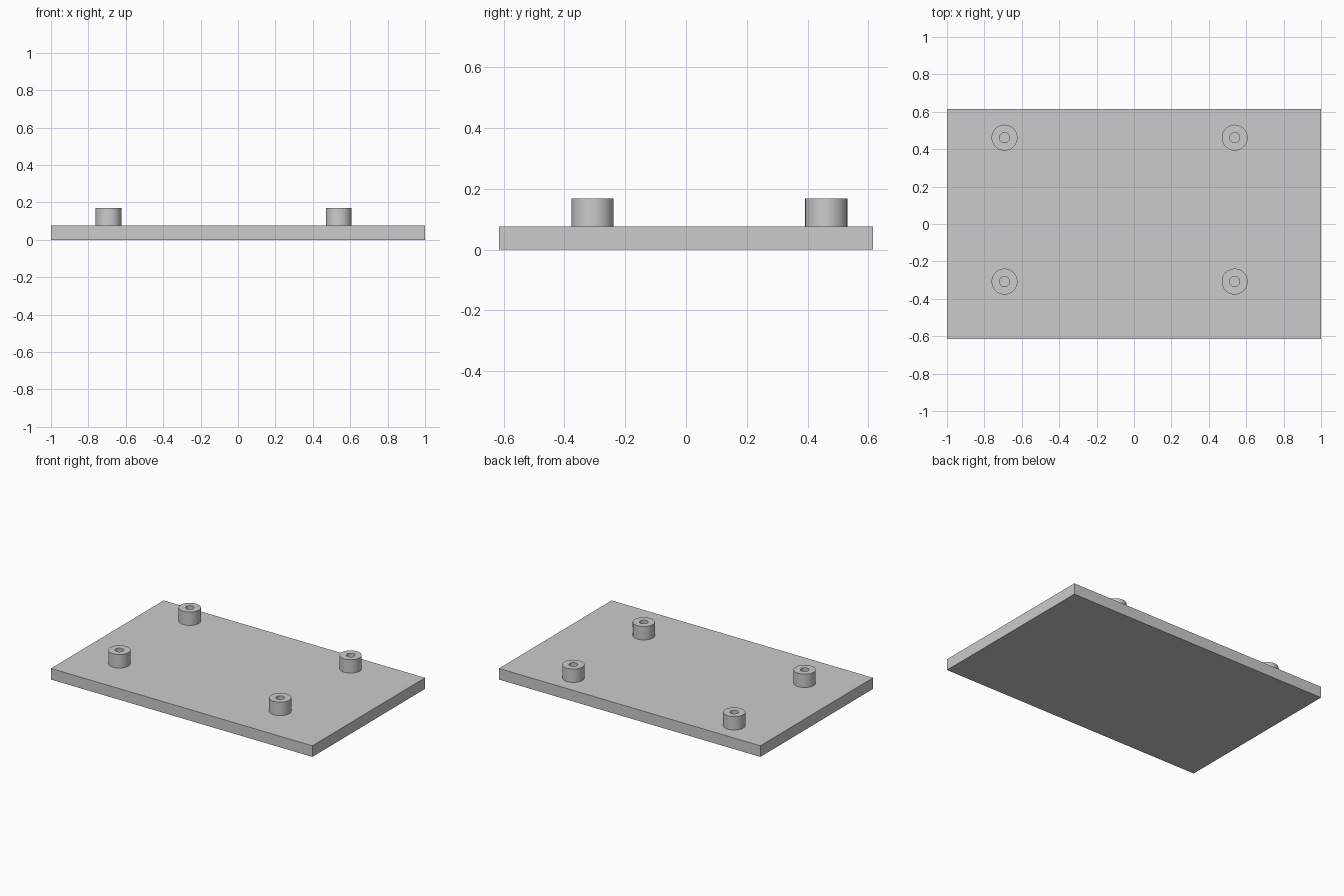
import bpy, bmesh
from math import radians, tau
from mathutils import Vector

cube = bpy.data.objects.get("Cube")
if cube:
    bpy.data.objects.remove(cube)

UNIT = 2 / 130                      # plate is 130 units long
LENGTH, WIDTH, THICK = 130, 80, 5
POST_R, HOLE_R, POST_H = 4.5, 1.75, 6

grey = bpy.data.materials.new("plain grey")
grey.use_nodes = True
colour = (0.6, 0.6, 0.6, 1)
grey.diffuse_color = colour
grey.node_tree.nodes["Principled BSDF"].inputs["Base Color"].default_value = colour


def finish(name, bm, location):
    bmesh.ops.recalc_face_normals(bm, faces=bm.faces)
    mesh = bpy.data.meshes.new(name)
    bm.to_mesh(mesh)
    bm.free()
    mesh.materials.append(grey)
    obj = bpy.data.objects.new(name, mesh)
    obj.location = Vector(location) * UNIT
    bpy.context.collection.objects.link(obj)
    return obj


# Flat base plate
bm = bmesh.new()
bmesh.ops.create_cube(bm, size=1)
bmesh.ops.scale(bm, vec=Vector((LENGTH, WIDTH, THICK)) * UNIT, verts=bm.verts)
finish("base_plate", bm, (0, 0, THICK / 2))


# Hollow standoff: a rectangular section spun about the vertical axis
def standoff(name, x, y):
    bm = bmesh.new()
    section = [(HOLE_R, 0), (POST_R, 0), (POST_R, POST_H), (HOLE_R, POST_H)]
    verts = [bm.verts.new(Vector((r, 0, z)) * UNIT) for r, z in section]
    edges = [bm.edges.new((verts[i - 1], verts[i])) for i in range(4)]
    bmesh.ops.spin(bm, geom=verts + edges, axis=(0, 0, 1), cent=(0, 0, 0),
                   angle=tau, steps=64, use_merge=True)
    bmesh.ops.remove_doubles(bm, verts=bm.verts, dist=1e-5)
    obj = finish(name, bm, (x, y, THICK))
    bpy.ops.object.select_all(action="DESELECT")
    obj.select_set(True)
    bpy.context.view_layer.objects.active = obj
    bpy.ops.object.shade_smooth_by_angle(angle=radians(30))


# Four standoffs, offset from the plate centre
for side, x in (("right", -45), ("left", 35)):
    for end, y in (("front", -20), ("back", 30)):
        standoff(f"{end}_{side}_standoff", x, y)
